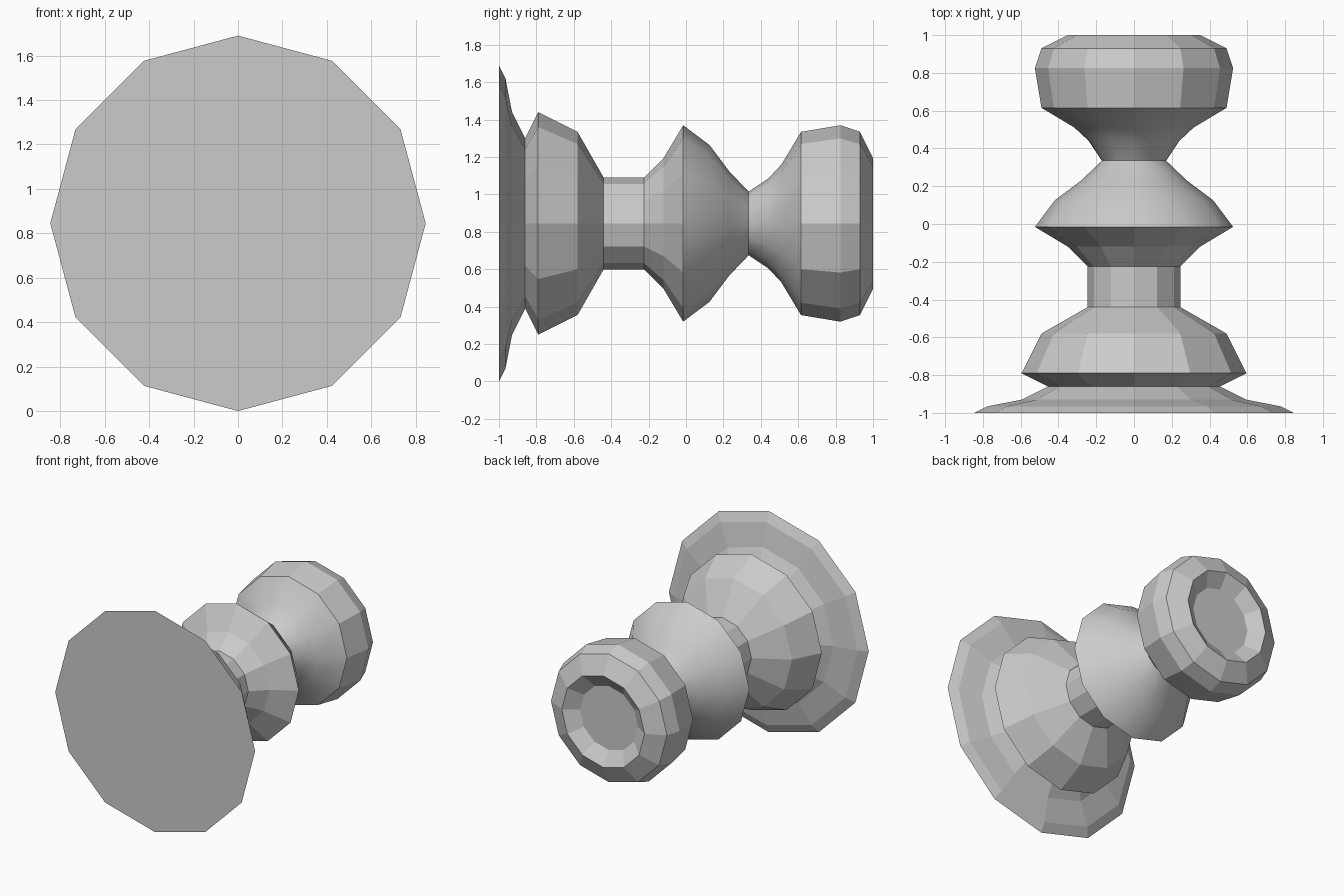
import bpy, bmesh, math

cube = bpy.data.objects.get("Cube")
if cube:
    bpy.data.objects.remove(cube, do_unlink=True)

SIDES = 12
AXIS_Z = 0.845

grey = bpy.data.materials.new("light_grey")
grey.use_nodes = True
grey.diffuse_color = (0.6, 0.6, 0.6, 1)
grey.node_tree.nodes["Principled BSDF"].inputs["Base Color"].default_value = (0.6, 0.6, 0.6, 1)

# Turned profile as (y, radius), from the foot to the recess in the head
profile = [
    (-1.00, 0.845), (-0.965, 0.775), (-0.93, 0.595), (-0.86, 0.455),  # foot
    (-0.79, 0.595), (-0.58, 0.49), (-0.44, 0.245),                    # lower bulge
    (-0.225, 0.245), (-0.12, 0.35), (-0.015, 0.525),                  # stem and flare
    (0.125, 0.42), (0.23, 0.28), (0.335, 0.17),                       # waist
    (0.44, 0.24), (0.51, 0.315), (0.615, 0.49),                       # cup
    (0.825, 0.525), (0.93, 0.49), (1.00, 0.35),                       # head
    (0.93, 0.245),                                                    # recess
]
# Bands between these y values are smooth around the axis
SMOOTH_FROM, SMOOTH_TO = -0.02, 0.62
# Rings that stay as hard creases inside or beside the smooth bands
CREASES = (-0.015, 0.335, 0.615)


def ring(bm, y, radius):
    step = 2 * math.pi / SIDES
    return [bm.verts.new((radius * math.cos(i * step), y,
                          AXIS_Z + radius * math.sin(i * step))) for i in range(SIDES)]


def lathe(name, points, material):
    bm = bmesh.new()
    rings = [ring(bm, y, r) for y, r in points]
    for k in range(len(rings) - 1):
        a, b = rings[k], rings[k + 1]
        mid = (points[k][0] + points[k + 1][0]) / 2
        for i in range(SIDES):
            j = (i + 1) % SIDES
            face = bm.faces.new((a[i], a[j], b[j], b[i]))
            face.smooth = SMOOTH_FROM < mid < SMOOTH_TO
    # Flat foot and recess floor
    bm.faces.new(rings[0])
    bm.faces.new(rings[-1])
    for edge in bm.edges:
        y0, y1 = (v.co.y for v in edge.verts)
        if abs(y0 - y1) < 1e-5 and any(abs(y0 - c) < 1e-4 for c in CREASES):
            edge.smooth = False
    bmesh.ops.recalc_face_normals(bm, faces=bm.faces)
    mesh = bpy.data.meshes.new(name)
    bm.to_mesh(mesh)
    bm.free()
    mesh.materials.append(material)
    obj = bpy.data.objects.new(name, mesh)
    bpy.context.collection.objects.link(obj)
    return obj


lathe("turned_rook_piece", profile, grey)
